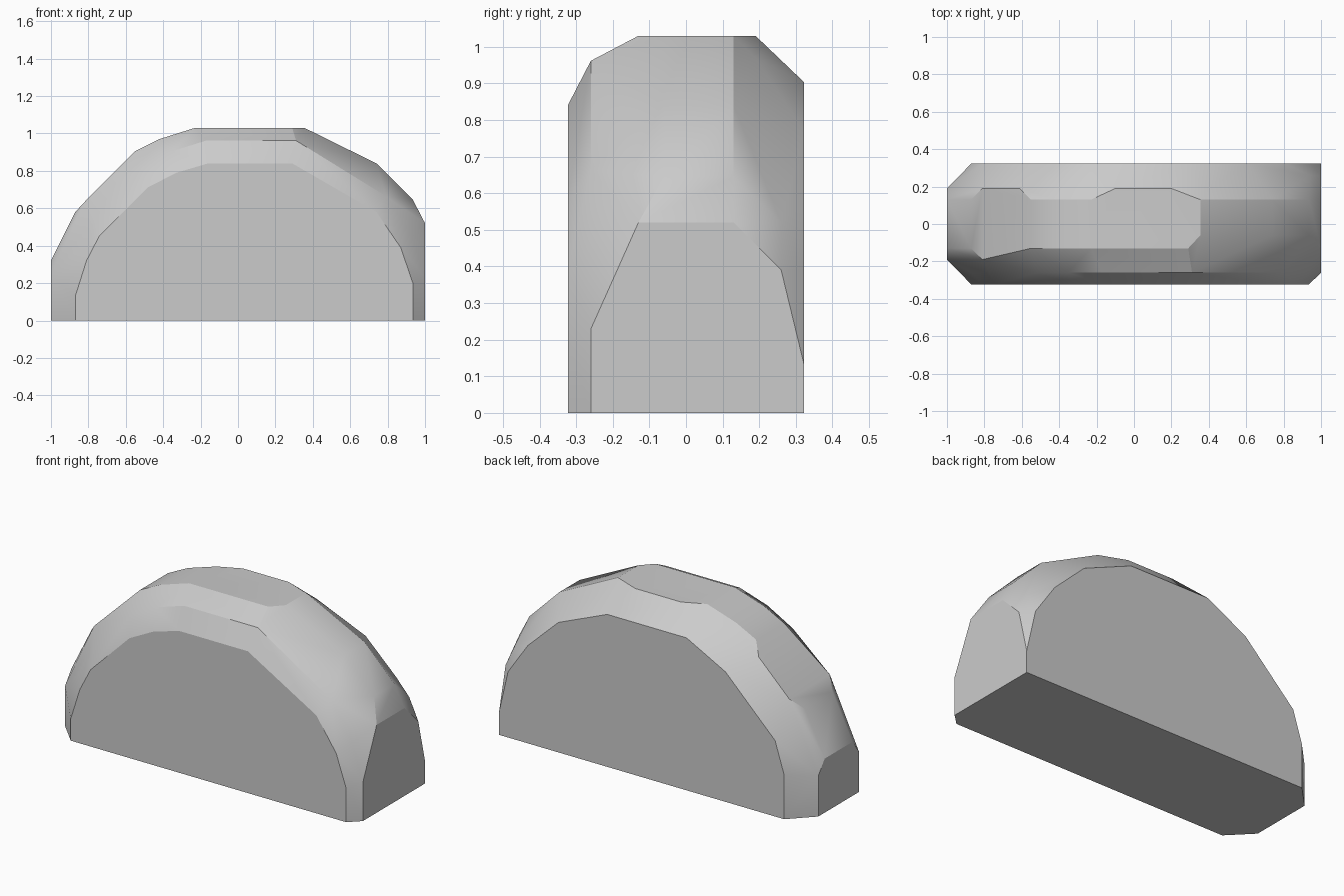
import bpy, bmesh, math

cube = bpy.data.objects.get("Cube")
if cube:
    bpy.data.objects.remove(cube, do_unlink=True)

# Plain stone grey
stone = bpy.data.materials.new("stone_grey")
stone.use_nodes = True
grey = (0.6, 0.6, 0.6, 1.0)
stone.diffuse_color = grey
bsdf = stone.node_tree.nodes["Principled BSDF"]
bsdf.inputs["Base Color"].default_value = grey
bsdf.inputs["Roughness"].default_value = 0.9

HALF = 0.323  # half the thickness

# Arch profiles (x, z), left to right as seen from the front
front_rim = [(-.87, 0), (-.87, .13), (-.81, .32), (-.74, .455), (-.485, .71),
             (-.33, .79), (-.16, .84), (.29, .84), (.74, .58),
             (.87, .39), (.935, .2), (.935, 0)]
back_rim = [(-.87, 0), (-.87, .26), (-.81, .45), (-.485, .77), (-.23, .903),
            (.29, .903), (.61, .77), (.81, .58), (.94, .39), (1, .13), (1, 0)]
crown = [(-1, .32), (-.87, .58), (-.55, .905), (-.42, .97), (-.23, 1.03),
         (.29, 1.03), (.355, 1.03), (.74, .84), (.935, .645), (1, .52)]
back_shoulder = [(-1, 0), (-1, .24), (-.81, .645), (-.61, .84), (-.10, 1.03),
                 (.20, 1.03), (.40, .97), (.93, .58)]

bm = bmesh.new()


def add_arch(profile, y):
    for x, z in profile:
        bm.verts.new((x, y, z))


# Flat front and back rims
add_arch(front_rim, -HALF)
add_arch(back_rim, HALF)

# Front shoulder swells out from the front rim
add_arch([(x * 1.07, z * 1.145) for x, z in front_rim], -0.26)

# Back shoulder, its low left end mirrored to the front
add_arch(back_shoulder, 0.19)
add_arch([p for p in back_shoulder if p[0] < -0.7], -0.19)

# Back right corner chamfer
add_arch([(.94, .52), (1, .39)], 0.26)

# Crown band, narrower on the right slope
add_arch(crown, 0.13)
for x, z in crown:
    bm.verts.new((x, -0.06 if 0.3 < x < 1 else -0.13, z))

# Wrap everything in one faceted skin and merge coplanar facets
bmesh.ops.convex_hull(bm, input=bm.verts[:])
loose = [v for v in bm.verts if not v.link_faces]
bmesh.ops.delete(bm, geom=loose, context='VERTS')
bmesh.ops.dissolve_limit(bm, angle_limit=math.radians(2),
                         verts=bm.verts[:], edges=bm.edges[:])
bmesh.ops.recalc_face_normals(bm, faces=bm.faces[:])

mesh = bpy.data.meshes.new("half_round_stone")
bm.to_mesh(mesh)
bm.free()
mesh.materials.append(stone)
rock = bpy.data.objects.new("half_round_stone", mesh)
bpy.context.collection.objects.link(rock)

# Soft facets with crisp rims
bpy.ops.object.select_all(action='DESELECT')
rock.select_set(True)
bpy.context.view_layer.objects.active = rock
bpy.ops.object.shade_smooth_by_angle(angle=math.radians(24))
